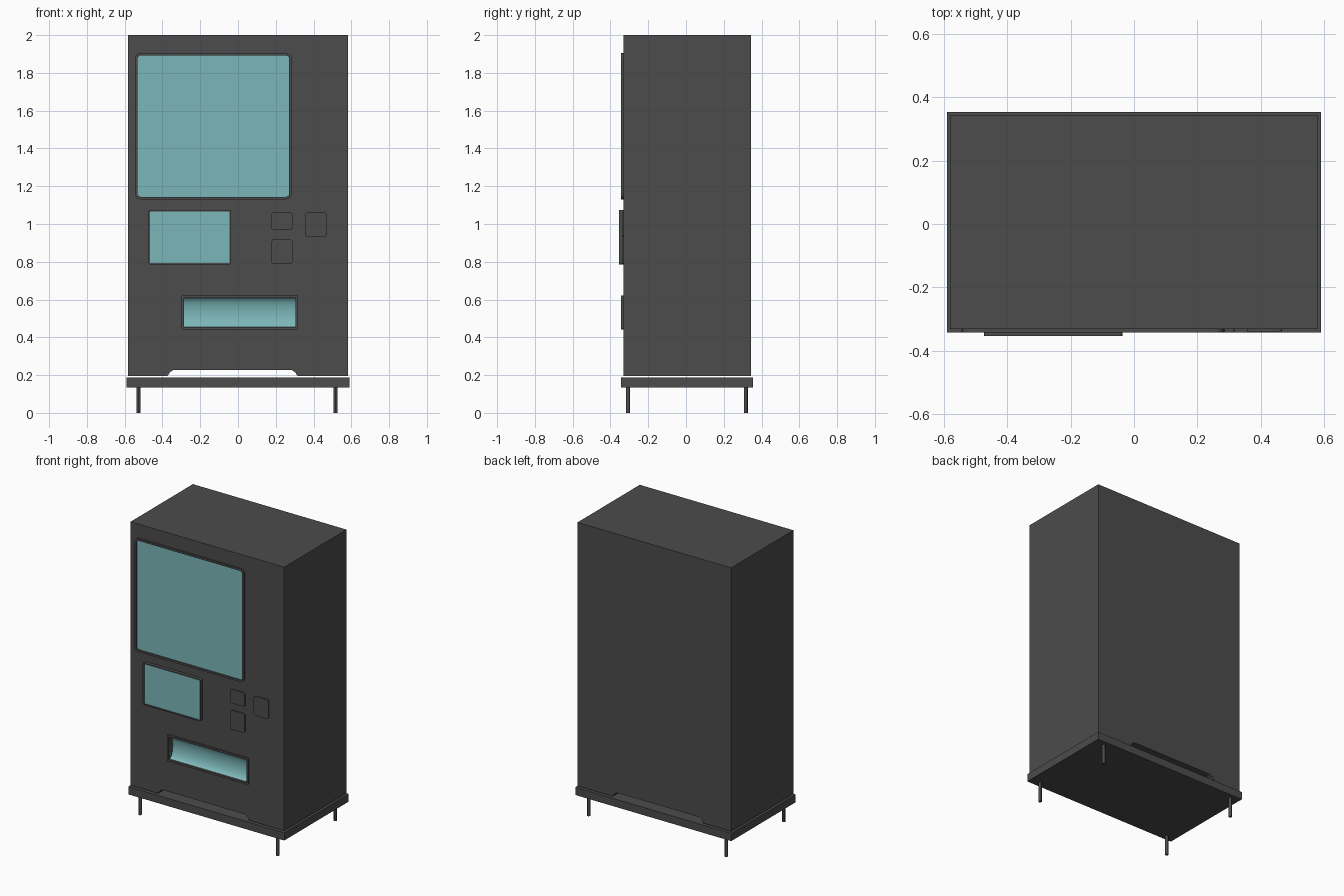
import bpy, bmesh, math

old = bpy.data.objects.get("Cube")
if old:
    bpy.data.objects.remove(old, do_unlink=True)


def material(name, colour):
    mat = bpy.data.materials.new(name)
    mat.use_nodes = True
    mat.diffuse_color = (*colour, 1)
    mat.node_tree.nodes["Principled BSDF"].inputs["Base Color"].default_value = (*colour, 1)
    return mat


GREY = material("dark grey", (0.072, 0.072, 0.072))
TEAL = material("teal glass", (0.2, 0.47, 0.48))
FRONT, BACK = -0.331, 0.343


def finish(name, bm, mat):
    bmesh.ops.recalc_face_normals(bm, faces=bm.faces)
    mesh = bpy.data.meshes.new(name)
    bm.to_mesh(mesh)
    bm.free()
    mesh.materials.append(mat)
    obj = bpy.data.objects.new(name, mesh)
    bpy.context.collection.objects.link(obj)
    return obj


def prism(name, outline, y0, y1, mat):
    """Extrude an (x, z) outline from y0 to y1."""
    bm = bmesh.new()
    face = bm.faces.new([bm.verts.new((x, y0, z)) for x, z in outline])
    new = bmesh.ops.extrude_face_region(bm, geom=[face])["geom"]
    bmesh.ops.translate(bm, vec=(0, y1 - y0, 0),
                        verts=[v for v in new if isinstance(v, bmesh.types.BMVert)])
    return finish(name, bm, mat)


def rounded(x0, x1, z0, z1, r, steps=4):
    corners = [(x1 - r, z1 - r), (x0 + r, z1 - r), (x0 + r, z0 + r), (x1 - r, z0 + r)]
    return [(cx + r * math.cos(a), cz + r * math.sin(a))
            for i, (cx, cz) in enumerate(corners)
            for a in [math.pi / 2 * (i + k / steps) for k in range(steps + 1)]]


def frame(name, box, width, r, y):
    """Raised rounded border standing on the cabinet front."""
    x0, x1, z0, z1 = box
    outer = rounded(*box, r)
    inner = rounded(x0 + width, x1 - width, z0 + width, z1 - width, max(r - width, 0.003))
    back = FRONT + 0.004
    bm = bmesh.new()
    loops = [[bm.verts.new((x, d, z)) for x, z in pts]
             for pts, d in ((outer, back), (outer, y), (inner, y), (inner, back))]
    n = len(outer)
    for a, b in zip(loops, loops[1:] + loops[:1]):
        for i in range(n):
            j = (i + 1) % n
            bm.faces.new((a[i], a[j], b[j], b[i]))
    return finish(name, bm, GREY)


# Cabinet with a chamfered tunnel along its underside
cabinet = prism("cabinet", [
    (-0.582, 0.195), (-0.373, 0.195), (-0.36, 0.216), (-0.341, 0.228),
    (0.283, 0.228), (0.302, 0.216), (0.315, 0.195),
    (0.582, 0.195), (0.582, 2), (-0.582, 2)], FRONT, BACK, GREY)

# Base tray and legs
prism("base_tray", [(-0.591, 0.135), (0.591, 0.135), (0.591, 0.188), (-0.591, 0.188)],
      -0.343, 0.354, GREY)
for side, x in (("right", -0.527), ("left", 0.516)):
    for end, y in (("front", -0.307), ("back", 0.317)):
        bpy.ops.mesh.primitive_cylinder_add(vertices=12, radius=0.011, depth=0.14,
                                            location=(x, y, 0.07))
        leg = bpy.context.object
        leg.name = f"{end}_{side}_leg"
        leg.data.materials.append(GREY)
        bpy.ops.object.shade_smooth_by_angle()

# Display window
frame("window_frame", (-0.545, 0.284, 1.131, 1.905), 0.013, 0.03, -0.343)
prism("window_glass", rounded(-0.535, 0.274, 1.141, 1.895, 0.02), FRONT + 0.002, -0.335, TEAL)

# Side screen
frame("screen_frame", (-0.474, -0.037, 0.785, 1.073), 0.008, 0.01, -0.354)
prism("screen_glass", rounded(-0.468, -0.043, 0.791, 1.067, 0.005), FRONT + 0.002, -0.349, TEAL)

# Keypad buttons
for i, box in enumerate([(0.177, 0.288, 0.967, 1.062), (0.177, 0.288, 0.787, 0.919),
                         (0.357, 0.468, 0.93, 1.062)]):
    prism(f"button_{i + 1}", rounded(*box, 0.014), FRONT + 0.002, -0.34, GREY)

# Delivery tray: concave scoop set into a cut in the cabinet
frame("tray_frame", (-0.299, 0.317, 0.442, 0.622), 0.013, 0.008, -0.343)
cutter = prism("tray_cutter", [(-0.29, 0.45), (0.308, 0.45), (0.308, 0.614), (-0.29, 0.614)],
               FRONT - 0.02, FRONT + 0.06, GREY)
cutter.hide_render = True
cutter.hide_set(True)
cut = cabinet.modifiers.new("tray cut", "BOOLEAN")
cut.object = cutter
cut.solver = "EXACT"

bm = bmesh.new()
rows = []
for k in range(13):
    t = math.pi * k / 12
    y, z = FRONT + 0.04 * math.sin(t), 0.532 - 0.082 * math.cos(t)
    rows.append([bm.verts.new((x, y, z)) for x in (-0.29, 0.308)])
for a, b in zip(rows, rows[1:]):
    bm.faces.new((a[0], a[1], b[1], b[0]))
for end in (0, 1):
    bm.faces.new([row[end] for row in rows])
scoop = finish("tray_scoop", bm, TEAL)
bpy.context.view_layer.objects.active = scoop
bpy.ops.object.select_all(action="DESELECT")
scoop.select_set(True)
bpy.ops.object.shade_smooth_by_angle()
